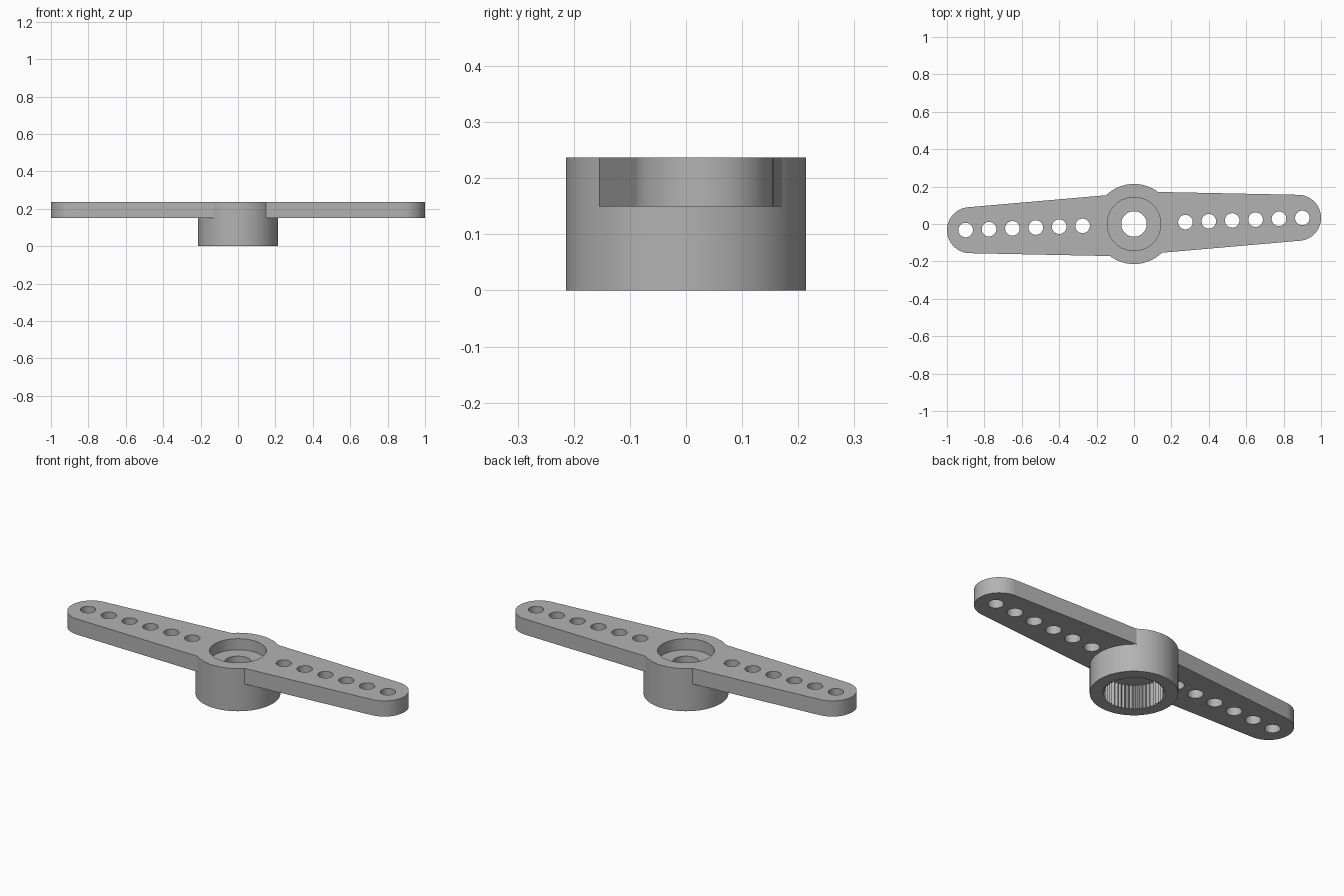
import bpy, bmesh, math
from mathutils import Vector

cube = bpy.data.objects.get("Cube")
if cube:
    bpy.data.objects.remove(cube, do_unlink=True)

TOP, ARM_BOTTOM = 0.237, 0.15
HUB_RADIUS = 0.214

grey = bpy.data.materials.new("plain grey")
grey.use_nodes = True
colour = (0.45, 0.45, 0.45, 1)
grey.diffuse_color = colour
grey.node_tree.nodes["Principled BSDF"].inputs["Base Color"].default_value = colour


def circle(radius, count, centre=(0, 0), inner=None):
    """Ring of points; every second one uses the inner radius if given."""
    ring = []
    for i in range(count):
        a = 2 * math.pi * i / count
        r = inner if inner and i % 2 else radius
        ring.append((centre[0] + r * math.cos(a), centre[1] + r * math.sin(a)))
    return ring


def add_stack(bm, levels):
    """Closed solid through a stack of (outline, height) levels."""
    rings = [[bm.verts.new((x, y, z)) for x, y in pts] for pts, z in levels]
    n = len(rings[0])
    for low, high in zip(rings, rings[1:]):
        for i in range(n):
            j = (i + 1) % n
            bm.faces.new((low[i], low[j], high[j], high[i]))
    bm.faces.new(rings[0][::-1])
    bm.faces.new(rings[-1])


def make_object(name, stacks):
    bm = bmesh.new()
    for levels in stacks:
        add_stack(bm, levels)
    bmesh.ops.recalc_face_normals(bm, faces=bm.faces)
    mesh = bpy.data.meshes.new(name)
    bm.to_mesh(mesh)
    bm.free()
    mesh.materials.append(grey)
    obj = bpy.data.objects.new(name, mesh)
    bpy.context.collection.objects.link(obj)
    return obj


# Double arm: one tapered, rounded half, repeated by a half turn
tip, tip_radius = Vector((0.877, 0.033)), 0.123
half = [(0.10, -0.158)]
for i in range(33):
    a = math.radians(-85 + i * 173.7 / 32)
    half.append((tip.x + tip_radius * math.cos(a), tip.y + tip_radius * math.sin(a)))
half.append((0.10, 0.172))
outline = half + [(-x, -y) for x, y in half]
horn = make_object("double_arm_horn", [[(outline, ARM_BOTTOM), (outline, TOP)]])

# Round hub
ring = circle(HUB_RADIUS, 96)
hub = make_object("hub", [[(ring, 0), (ring, TOP)]])

# Hub bore: toothed socket below, screw hole, round recess above
SEG = 100
socket = circle(0.156, SEG, inner=0.145)
screw = circle(0.068, SEG)
recess = circle(0.143, SEG)
bore = make_object("bore_cutter", [[
    (socket, -0.05), (socket, 0.13), (screw, 0.13),
    (screw, 0.175), (recess, 0.175), (recess, TOP + 0.05)]])

# Row of six holes along each arm
holes = []
for side in (-1, 1):
    for i in range(6):
        x = 0.275 + 0.125 * i
        pts = circle(0.039, 32, (side * x, side * x * 0.036))
        holes.append([(pts, ARM_BOTTOM - 0.05), (pts, TOP + 0.05)])
arm_holes = make_object("arm_hole_cutter", holes)

# Join and cut, then keep the finished mesh only
for part, operation in ((hub, 'UNION'), (bore, 'DIFFERENCE'), (arm_holes, 'DIFFERENCE')):
    part.hide_render = True
    mod = horn.modifiers.new(part.name, 'BOOLEAN')
    mod.operation = operation
    mod.solver = 'EXACT'
    mod.object = part
graph = bpy.context.evaluated_depsgraph_get()
finished = bpy.data.meshes.new_from_object(horn.evaluated_get(graph))
horn.modifiers.clear()
horn.data = finished
for part in (hub, bore, arm_holes):
    bpy.data.objects.remove(part, do_unlink=True)

bpy.ops.object.select_all(action='DESELECT')
horn.select_set(True)
bpy.context.view_layer.objects.active = horn
bpy.ops.object.shade_smooth_by_angle(angle=math.radians(30))
